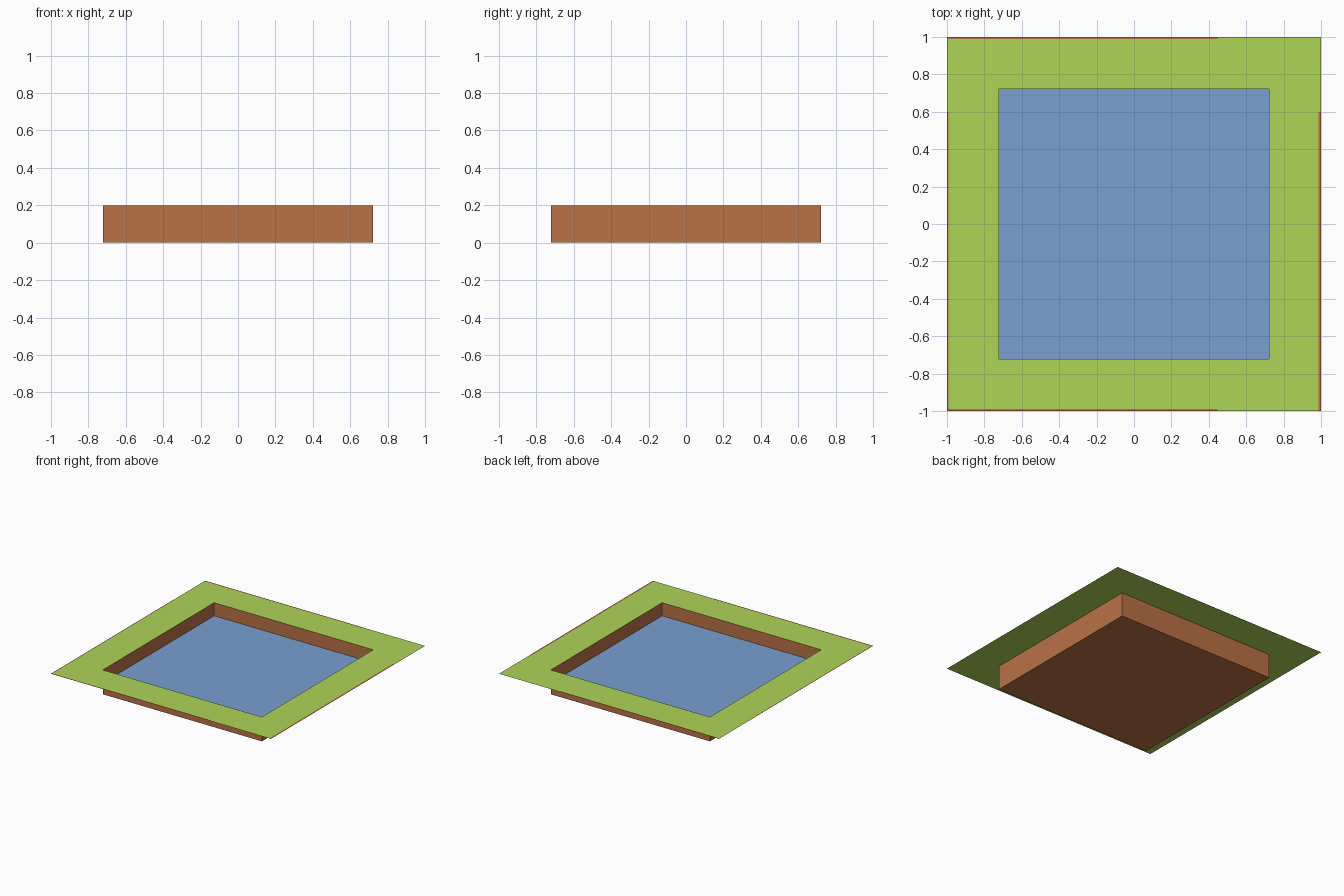
import bpy, bmesh

if "Cube" in bpy.data.objects:
    bpy.data.objects.remove(bpy.data.objects["Cube"])

HALF, INNER, TOP, WATER = 1.0, 0.723, 0.20, 0.092


def material(name, rgb):
    m = bpy.data.materials.new(name)
    m.diffuse_color = (*rgb, 1)
    m.use_nodes = True
    m.node_tree.nodes["Principled BSDF"].inputs["Base Color"].default_value = m.diffuse_color
    return m


grass = material("grass green", (0.42, 0.66, 0.095))
earth = material("earth brown", (0.49, 0.165, 0.06))
water = material("water blue", (0.19, 0.35, 0.64))


def add_object(name, bm, mat):
    mesh = bpy.data.meshes.new(name)
    bm.to_mesh(mesh)
    bm.free()
    mesh.materials.append(mat)
    obj = bpy.data.objects.new(name, mesh)
    bpy.context.collection.objects.link(obj)
    return obj


def square(bm, half, z):
    s = ((-1, -1), (1, -1), (1, 1), (-1, 1))
    return [bm.verts.new((x * half, y * half, z)) for x, y in s]


def bridge(bm, a, b):
    for i in range(4):
        j = (i + 1) % 4
        bm.faces.new((a[i], a[j], b[j], b[i]))


# Grass rim: a thin square ring
bm = bmesh.new()
bridge(bm, square(bm, HALF, TOP), square(bm, INNER, TOP))
add_object("grass_rim", bm, grass)

# Earth basin: four walls and a floor, open at the top
bm = bmesh.new()
low, high = square(bm, INNER, 0), square(bm, INNER, TOP)
bridge(bm, low, high)
bm.faces.new(low[::-1])
add_object("earth_basin", bm, earth)

# Water surface
bm = bmesh.new()
bm.faces.new(square(bm, INNER, WATER))
add_object("water_surface", bm, water)

# Hairline earth edging that lies on the outer edges of the rim
bm = bmesh.new()
z = TOP + 0.0008
for x0, y0, x1, y1 in ((-1, -1, 0.45, -0.99), (-1, 0.99, 0.45, 1),
                       (-1, -1, -0.993, 0.6), (0.986, -1, 1, 0.6)):
    bm.faces.new([bm.verts.new((x, y, z)) for x, y in
                  ((x0, y0), (x1, y0), (x1, y1), (x0, y1))])
add_object("earth_edging", bm, earth)
